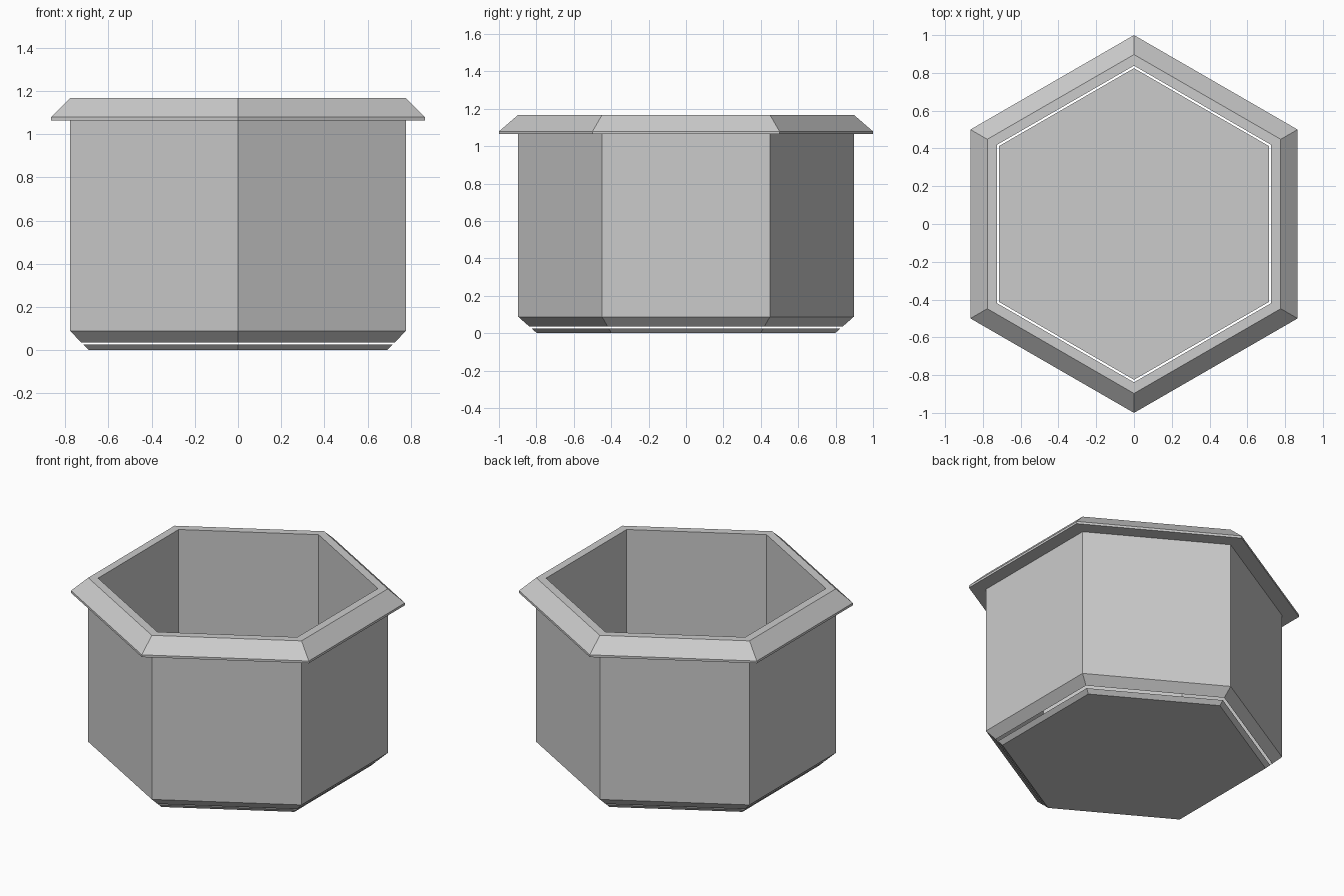
import bpy
import bmesh
from math import cos, sin, pi

SIDES = 6

cube = bpy.data.objects.get("Cube")
if cube:
    bpy.data.objects.remove(cube, do_unlink=True)

# One plain grey for the whole pot
grey = bpy.data.materials.new("light_grey")
grey.use_nodes = True
grey.diffuse_color = (0.6, 0.6, 0.6, 1)
shader = next(n for n in grey.node_tree.nodes if n.type == "BSDF_PRINCIPLED")
shader.inputs["Base Color"].default_value = grey.diffuse_color


def hex_loft(name, profile, closed):
    """Sweep a (corner radius, height) profile round six corners, points on +y and -y."""
    bm = bmesh.new()
    rings = []
    for r, z in profile:
        angles = [pi / 2 + 2 * pi * i / SIDES for i in range(SIDES)]
        rings.append([bm.verts.new((r * cos(a), r * sin(a), z)) for a in angles])
    pairs = list(zip(rings, rings[1:]))
    if closed:
        pairs.append((rings[-1], rings[0]))
    else:
        bm.faces.new(rings[0])
        bm.faces.new(rings[-1])
    for a, b in pairs:
        for i in range(SIDES):
            j = (i + 1) % SIDES
            bm.faces.new((a[i], a[j], b[j], b[i]))
    bmesh.ops.recalc_face_normals(bm, faces=bm.faces)
    mesh = bpy.data.meshes.new(name)
    bm.to_mesh(mesh)
    bm.free()
    mesh.materials.append(grey)
    obj = bpy.data.objects.new(name, mesh)
    bpy.context.collection.objects.link(obj)
    return obj


# Wall with bevelled foot, flared lip and straight inside
hex_loft("pot_wall", [
    (0.838, 0.036),
    (0.897, 0.088),
    (0.897, 1.064),
    (1.0, 1.064),
    (1.0, 1.079),
    (0.897, 1.168),
    (0.838, 1.168),
], closed=True)

# Separate floor plate, a thin gap below the wall
hex_loft("floor_plate", [(0.797, 0.0), (0.825, 0.025)], closed=False)
